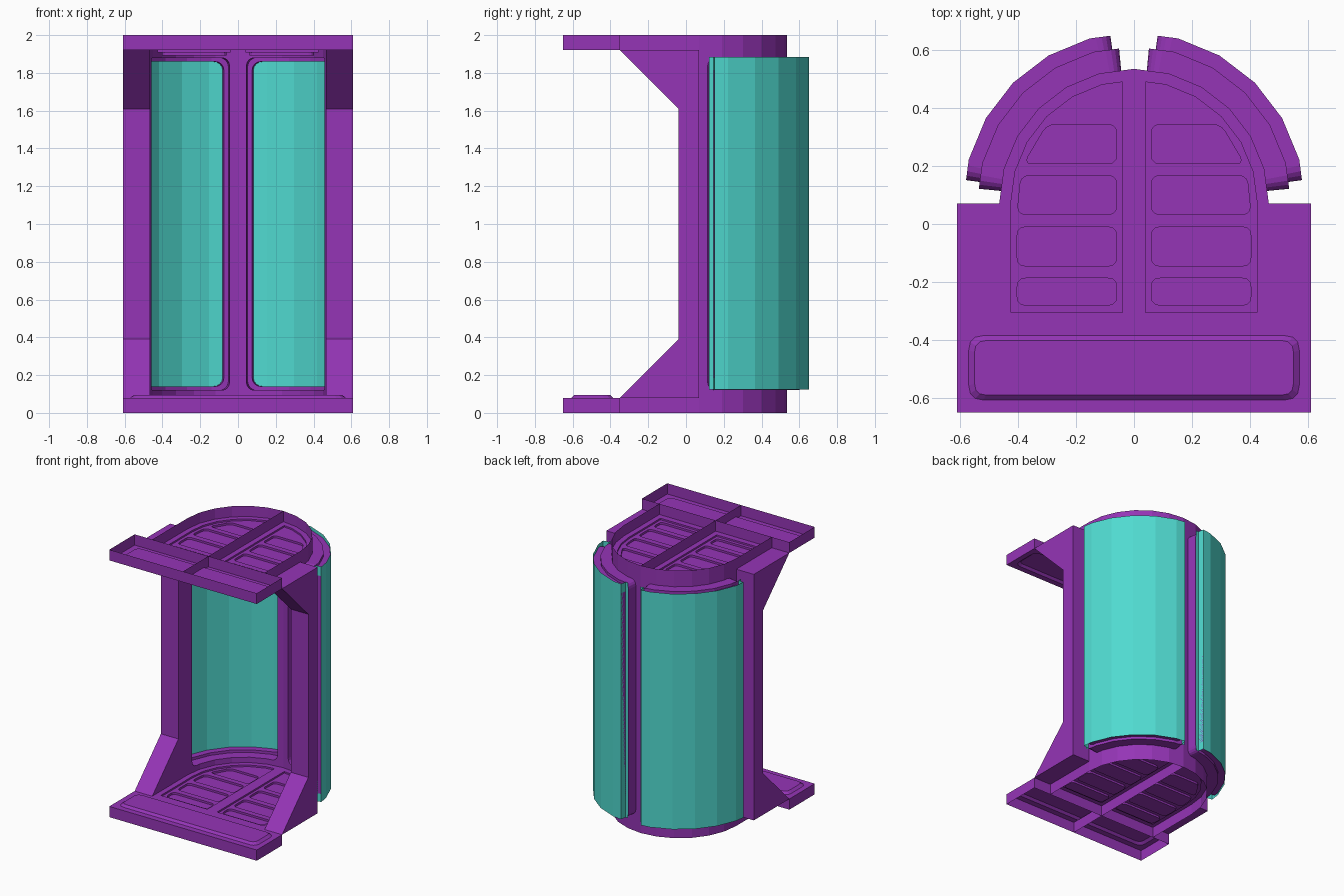
import bpy, bmesh
from math import sin, cos, radians, floor as ifloor, sqrt
from mathutils import Vector

if "Cube" in bpy.data.objects:
    bpy.data.objects.remove(bpy.data.objects["Cube"])

CY = 0.07          # centre of the arch in y
R = 0.465          # arch wall radius


def material(name, col):
    m = bpy.data.materials.new(name)
    m.diffuse_color = (*col, 1)
    m.use_nodes = True
    m.node_tree.nodes["Principled BSDF"].inputs["Base Color"].default_value = m.diffuse_color
    return m


PURPLE = material("purple", (0.30, 0.035, 0.47))
TEAL = material("teal", (0.08, 0.70, 0.63))


def finish(bm, name, mat):
    bmesh.ops.remove_doubles(bm, verts=bm.verts, dist=0.0002)
    bmesh.ops.recalc_face_normals(bm, faces=bm.faces)
    me = bpy.data.meshes.new(name)
    bm.to_mesh(me)
    bm.free()
    me.materials.append(mat)
    ob = bpy.data.objects.new(name, me)
    bpy.context.collection.objects.link(ob)
    return ob


def face(bm, pts):
    return bm.faces.new([bm.verts.new(p) for p in pts])


def skin(bm, a, b, closed=True):
    """Quads between two point loops of equal length."""
    n = len(a)
    for i in range(n if closed else n - 1):
        j = (i + 1) % n
        face(bm, [a[i], a[j], b[j], b[i]])


def at(pts, z):
    return [(x, y, z) for x, y in pts]


def fill(bm, loops, z):
    """Flat face bounded by the first loop, other loops are holes."""
    edges = []
    for lp in loops:
        vs = [bm.verts.new(p) for p in at(lp, z)]
        edges += [bm.edges.new((vs[i - 1], vs[i])) for i in range(len(vs))]
    bmesh.ops.triangle_fill(bm, edges=edges, normal=(0, 0, 1), use_beauty=True)


def rounded(pts, r):
    out = []
    for i, p in enumerate(pts):
        p = Vector(p)
        d0 = (Vector(pts[i - 1]) - p).normalized() * r
        d1 = (Vector(pts[(i + 1) % len(pts)]) - p).normalized() * r
        for t in (0, 0.33, 0.67, 1):
            out.append(tuple(p + d0 * (1 - t) ** 2 + d1 * t * t))
    return out


def rect(x0, x1, y0, y1):
    return [(x0, y0), (x1, y0), (x1, y1), (x0, y1)]


def arc24(deg, r):
    """Point on a 24-sided circle around the arch centre."""
    k = min(ifloor(deg / 15 + 1e-6), 23)
    f = deg / 15 - k
    a, b = radians(15 * k), radians(15 * k + 15)
    return (r * (cos(a) * (1 - f) + cos(b) * f),
            CY + r * (sin(a) * (1 - f) + sin(b) * f))


def flip(pts):
    return [(-x, y) for x, y in pts]


# ---- floor and roof trays: open shells with ribs, sunken panels and a front pad
OUTLINE = ([(-0.61, -0.65), (0.61, -0.65), (0.61, -0.35), (R, -0.35)]
           + [arc24(15 * k, R) for k in range(13)]
           + [(-R, -0.35), (-0.61, -0.35)])
RECESS = ([(0.04, -0.305), (0.425, -0.305)]
          + [arc24(15 * k, 0.425) for k in range(6)] + [arc24(84.5, 0.425)])
CELLS = [rounded(c, 0.03) for c in (
    rect(0.06, 0.403, -0.28, -0.187), rect(0.06, 0.403, -0.145, -0.01),
    [(0.06, 0.033), (0.403, 0.033), (0.39, 0.167), (0.06, 0.167)],
    [(0.06, 0.208), (0.38, 0.208), (0.30, 0.343), (0.06, 0.343)])]
PAD_LOW = rounded(rect(-0.57, 0.57, -0.607, -0.385), 0.05)
PAD_TOP = rounded(rect(-0.55, 0.55, -0.59, -0.402), 0.04)


def tray(name, z, rim):
    bm = bmesh.new()
    fill(bm, [OUTLINE, RECESS, flip(RECESS), PAD_LOW], z)
    skin(bm, at(OUTLINE, z), at(OUTLINE, rim))
    skin(bm, at(PAD_LOW, z), at(PAD_TOP, z + 0.016))
    face(bm, at(PAD_TOP, z + 0.016))
    for side in (lambda p: p, flip):
        rec, cells = side(RECESS), [side(c) for c in CELLS]
        skin(bm, at(rec, z), at(rec, z - 0.012))
        fill(bm, [rec] + cells, z - 0.012)
        for c in cells:
            skin(bm, at(c, z - 0.012), at(c, z - 0.027))
            face(bm, at(c, z - 0.027))
    finish(bm, name, PURPLE)
    # thin stiffening ribs
    bm = bmesh.new()
    for a, b in (((0, -0.65), (0, CY + R)), ((-R, -0.35), (R, -0.35))):
        skin(bm, at([a, b], z), at([a, b], rim), closed=False)
    finish(bm, name + "_ribs", PURPLE)


tray("floor_tray", 0.08, 0.0)
tray("roof_tray", 1.92, 2.0)

# ---- side pillars with sloped gussets
PROFILE = [(CY, 0.08), (-0.35, 0.08), (-0.04, 0.39),
           (-0.04, 1.61), (-0.35, 1.92), (CY, 1.92)]
for s, side in ((-1, "left"), (1, "right")):
    bm = bmesh.new()
    inner = [(s * R, y, z) for y, z in PROFILE]
    outer = [(s * 0.61, y, z) for y, z in PROFILE]
    skin(bm, inner, outer)
    face(bm, inner)
    face(bm, outer)
    finish(bm, side + "_pillar", PURPLE)


# ---- rounded window openings, as columns of (angle, low z, high z)
def window(a0, a1, z0, z1, r):
    cr = 5.0                                    # corner width in degrees
    angs = {15.0 * k for k in range(1, 6)}
    for f in (0, 0.08, 0.3, 0.6, 1):
        angs |= {a0 + f * cr, a1 - f * cr}
    cols = []
    for a in sorted(angs):
        d = min(1, (a - a0) / cr, (a1 - a) / cr)
        inset = r * (1 - sqrt(max(0, 1 - (1 - d) ** 2)))
        cols.append((a, z0 + inset, z1 - inset))
    return cols


def ring(cols, rad):
    return ([(*arc24(a, rad), lo) for a, lo, hi in cols]
            + [(*arc24(a, rad), hi) for a, lo, hi in reversed(cols)])


OUTER = window(5.5, 84.5, 0.12, 1.88, 0.045)
INNER = window(8, 82, 0.14, 1.86, 0.045)


def mirrored(bm):
    g = bmesh.ops.duplicate(bm, geom=bm.verts[:] + bm.edges[:] + bm.faces[:])
    for v in g["geom"]:
        if isinstance(v, bmesh.types.BMVert):
            v.co.x *= -1
    return bm


# curved back wall with two openings
bm = bmesh.new()
low = [(*arc24(a, R), 0.08) for a, lo, hi in OUTER]
top = [(*arc24(a, R), 1.92) for a, lo, hi in OUTER]
skin(bm, low, [(*arc24(a, R), lo) for a, lo, hi in OUTER], closed=False)
skin(bm, [(*arc24(a, R), hi) for a, lo, hi in OUTER], top, closed=False)
for end, (a, lo, hi) in ((0, OUTER[0]), (90, OUTER[-1])):
    zs = [0.08, lo, hi, 1.92]
    skin(bm, [(*arc24(end, R), z) for z in zs],
         [(*arc24(a, R), z) for z in zs], closed=False)
finish(mirrored(bm), "back_wall", PURPLE)

# stepped window frames standing out from the wall
bm = bmesh.new()
skin(bm, ring(OUTER, R), ring(OUTER, 0.542))
skin(bm, ring(OUTER, 0.542), ring(INNER, 0.542))
skin(bm, ring(INNER, 0.542), ring(INNER, 0.590))
finish(mirrored(bm), "window_frames", PURPLE)

# bent glass sheets covering the frames
bm = bmesh.new()
path = ([arc24(5.5, 0.546), arc24(8, 0.546)]
        + [arc24(a, 0.592) for a in (8, 15, 30, 45, 60, 75, 82)]
        + [arc24(82, 0.546), arc24(84.5, 0.546)])
skin(bm, at(path, 0.125), at(path, 1.885), closed=False)
finish(mirrored(bm), "window_glass", TEAL)
